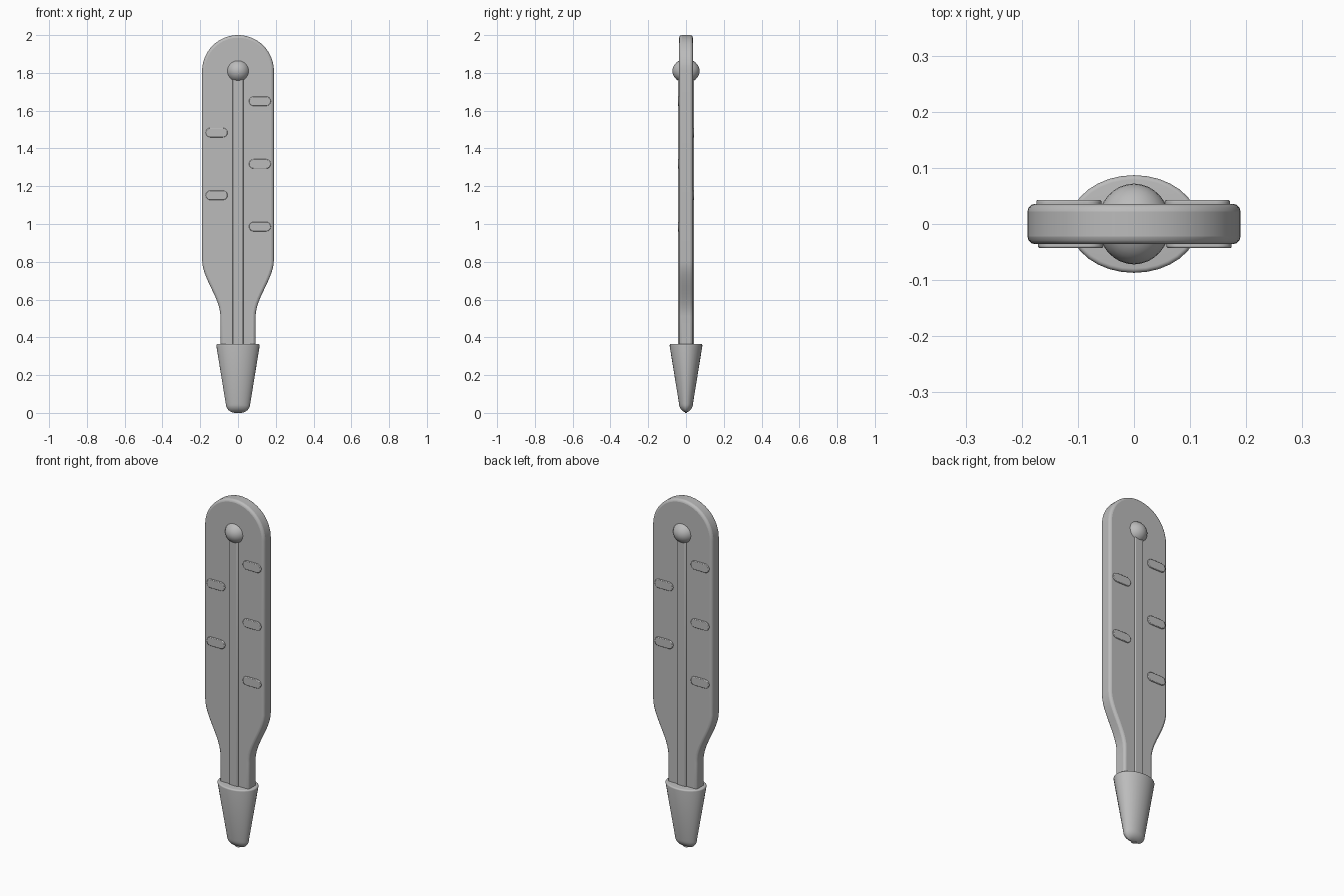
import bpy
import bmesh
import math

if "Cube" in bpy.data.objects:
    bpy.data.objects.remove(bpy.data.objects["Cube"], do_unlink=True)

GREY = (0.5, 0.5, 0.5, 1)
grey = bpy.data.materials.new("plain grey")
grey.use_nodes = True
grey.diffuse_color = GREY
grey.node_tree.nodes["Principled BSDF"].inputs["Base Color"].default_value = GREY


def finish(bm, name, bevel=0, segments=3):
    """Turn a bmesh into a smooth-shaded object with optional rounded rims."""
    bmesh.ops.recalc_face_normals(bm, faces=bm.faces)
    mesh = bpy.data.meshes.new(name)
    bm.to_mesh(mesh)
    bm.free()
    mesh.materials.append(grey)
    obj = bpy.data.objects.new(name, mesh)
    bpy.context.collection.objects.link(obj)
    if bevel:
        mod = obj.modifiers.new("rounded rim", "BEVEL")
        mod.width, mod.segments = bevel, segments
        mod.limit_method, mod.angle_limit = "ANGLE", math.radians(50)
    bpy.ops.object.select_all(action="DESELECT")
    obj.select_set(True)
    bpy.context.view_layer.objects.active = obj
    bpy.ops.object.shade_smooth_by_angle(angle=math.radians(35))
    return obj


def slab(name, outline, y0, y1, bevel=0, segments=3):
    """Extrude an x-z outline from y0 to y1."""
    bm = bmesh.new()
    face = bm.faces.new([bm.verts.new((x, y0, z)) for x, z in outline])
    new = bmesh.ops.extrude_face_region(bm, geom=[face])["geom"]
    verts = [v for v in new if isinstance(v, bmesh.types.BMVert)]
    bmesh.ops.translate(bm, verts=verts, vec=(0, y1 - y0, 0))
    return finish(bm, name, bevel, segments)


def arc(cx, cz, r, start, end, steps):
    angles = [math.radians(start + (end - start) * i / steps) for i in range(steps + 1)]
    return [(cx + r * math.cos(a), cz + r * math.sin(a)) for a in angles]


# Flat body: narrow stem, S-curved shoulders and a round top
side = [(0.093, 0.3)]
for i in range(13):
    t = i / 12
    side.append((0.093 + 0.097 * t * t * (3 - 2 * t), 0.51 + 0.3 * t))
outline = side + arc(0, 1.81, 0.19, 0, 180, 32) + [(-x, z) for x, z in reversed(side)]
slab("body", outline, -0.036, 0.036, 0.014)

# Raised central tube, showing on both faces
tube = [(-0.028, 0.3), (0.028, 0.3), (0.028, 1.8), (-0.028, 1.8)]
slab("tube", tube, -0.043, 0.043, 0.006)

# Round bulb at the upper end of the tube
bm = bmesh.new()
bmesh.ops.create_uvsphere(bm, u_segments=32, v_segments=16, radius=1)
bmesh.ops.scale(bm, vec=(0.065, 0.072, 0.063), verts=bm.verts)
bmesh.ops.translate(bm, vec=(0, 0, 1.81), verts=bm.verts)
finish(bm, "bulb")

# Pill-shaped scale marks: three on one side and two on the other, both faces
for label, face in (("front", -1), ("back", 1)):
    for i in range(5):
        cx = -face * (0.116 if i % 2 == 0 else -0.113)
        cz = 1.65 - i * 0.166
        pill = arc(cx + 0.033, cz, 0.025, -90, 90, 8) + arc(cx - 0.033, cz, 0.025, 90, 270, 8)
        slab(f"{label}_mark_{i + 1}", pill, face * 0.03, face * 0.043, 0.003, 2)

# Oval sensing tip with a rounded base and a softened upper rim
profile = [(0.05 - x, z) for x, z in arc(0, 0.05, 0.05, 270, 360, 8)]
profile = [(0.05 - x, z) for x, z in profile]
profile = [(x - 0.05, z) for x, z in profile] + [(-0.008 + x, z) for x, z in arc(0, 0.357, 0.008, 0, 90, 4)]
SEGMENTS = 32
bm = bmesh.new()
rings = []
for inset, z in profile:
    offset = inset if z > 0.2 else inset - 0.05
    if z > 0.2:
        offset = inset
    rings.append([bm.verts.new(((0.115 + offset) * math.cos(2 * math.pi * k / SEGMENTS),
                                (0.087 + offset) * math.sin(2 * math.pi * k / SEGMENTS), z))
                  for k in range(SEGMENTS)])
for low, high in zip(rings, rings[1:]):
    for k in range(SEGMENTS):
        n = (k + 1) % SEGMENTS
        bm.faces.new((low[k], low[n], high[n], high[k]))
bm.faces.new(rings[0])
bm.faces.new(rings[-1])
finish(bm, "tip")
